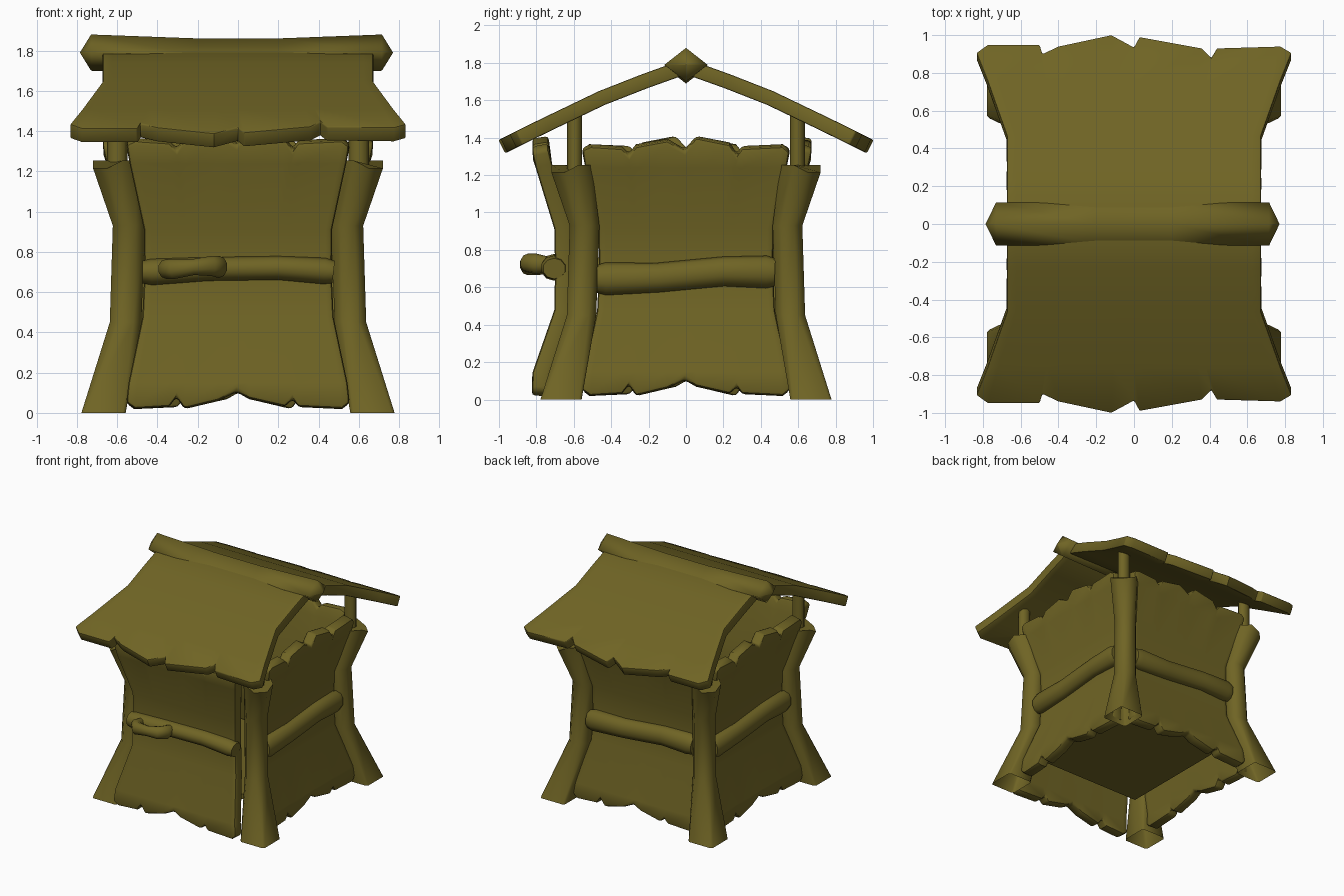
import bpy, math
from mathutils import Vector, Matrix

if "Cube" in bpy.data.objects:
    bpy.data.objects.remove(bpy.data.objects["Cube"])

wood = bpy.data.materials.new("olive_wood")
wood.use_nodes = True
COLOUR = (0.16, 0.128, 0.018, 1)
wood.diffuse_color = COLOUR
wood.node_tree.nodes["Principled BSDF"].inputs["Base Color"].default_value = COLOUR


def finish(name, verts, faces, thick=0, bevel=0.0, angle=40):
    me = bpy.data.meshes.new(name)
    me.from_pydata(verts, [], faces)
    me.materials.append(wood)
    ob = bpy.data.objects.new(name, me)
    bpy.context.collection.objects.link(ob)
    if thick:
        m = ob.modifiers.new("Thickness", 'SOLIDIFY')
        m.thickness, m.offset = thick, 0
    if bevel:
        m = ob.modifiers.new("Bevel", 'BEVEL')
        m.width, m.segments, m.limit_method = bevel, 2, 'ANGLE'
        m.angle_limit = math.radians(50)
    bpy.ops.object.select_all(action='DESELECT')
    ob.select_set(True)
    bpy.context.view_layer.objects.active = ob
    if ob.modifiers:
        bpy.ops.object.convert(target='MESH')
    bpy.ops.object.shade_smooth_by_angle(angle=math.radians(angle))
    return ob


def sheet(name, rows, thick, bevel):
    """Grid surface through rows of points, given a thickness."""
    n = len(rows[0])
    faces = [(r * n + c, r * n + c + 1, (r + 1) * n + c + 1, (r + 1) * n + c)
             for r in range(len(rows) - 1) for c in range(n - 1)]
    return finish(name, [p for row in rows for p in row], faces, thick, bevel)


def loft(name, rings, angle=60, open_start=False):
    """Skin over rings of equal point count, capped at the ends."""
    n = len(rings[0])
    faces = [(r * n + i, r * n + (i + 1) % n, (r + 1) * n + (i + 1) % n, (r + 1) * n + i)
             for r in range(len(rings) - 1) for i in range(n)]
    last = (len(rings) - 1) * n
    faces.append(tuple(range(last, last + n)))
    if not open_start:
        faces.append(tuple(reversed(range(n))))
    return finish(name, [p for ring in rings for p in ring], faces, angle=angle)


def tube(name, path, sides=10):
    """Rings across a path of (point, side radius, height radius)."""
    pts = [Vector(p[0]) for p in path]
    rings = []
    for i, (_, rs, rh) in enumerate(path):
        t = (pts[min(i + 1, len(pts) - 1)] - pts[max(i - 1, 0)]).normalized()
        side = t.cross(Vector((0, 0, 1))).normalized()
        up = side.cross(t)
        rings.append([pts[i] + side * rs * math.cos(a) + up * rh * math.sin(a)
                      for a in (math.tau * (k + 0.5) / sides for k in range(sides))])
    return loft(name, rings)


# Ragged ends of the wall boards: position across, notch depth
RAGGED = [(-1, .03), (-.92, 0), (-.62, .01), (-.55, .06), (-.48, 0), (-.18, .04),
          (-.01, .085), (.1, .05), (.42, .01), (.49, .05), (.54, .01), (.93, 0), (1, .03)]
RAGGED_TOP = [.04, .02, .03, .07, .02, -.01, .045, -.025, .01, .07, .03, .02, .05]


def wall(name, turn, outer):
    rows = []
    for z, half, out in ((.02, .555, 0), (.14, .545, .005), (.47, .475, .12),
                         (.7, .465, .125), (.92, .468, .12), (1.25, .54, .02), (1.38, .555, 0)):
        row = []
        for (u, notch), cut in zip(RAGGED, RAGGED_TOP):
            dz = notch if z < .1 else -cut if z > 1.3 else 0
            row.append(turn @ Vector((u * half, -(outer - .045 - out), z + dz)))
        rows.append(row)
    return sheet(name, rows, .09, .018)


def beam(name, turn, out, heights, tall):
    xs = (-.475, -.43, -.15, .2, .43, .475)
    girth = (.9, 1.05, .95, .95, 1.05, .9)
    return tube(name, [(turn @ Vector((x, -out, z)), .068 * g, tall * g)
                       for x, z, g in zip(xs, heights, girth)])


# Walls and cross beams, one per side; the front one stands proud as a door
FRONT = (.70, .70, .715, .72, .705, .70)
OTHER = (.645, .645, .652, .685, .682, .68)
for side, deg, outer, beam_out, heights, tall in (
        ("front", 0, .825, .705, FRONT, .062), ("left", 90, .675, .56, OTHER, .083),
        ("back", 180, .675, .56, OTHER, .083), ("right", -90, .675, .56, OTHER, .083)):
    turn = Matrix.Rotation(math.radians(deg), 3, 'Z')
    wall(side + "_wall", turn, outer)
    beam(side + "_beam", turn, beam_out, heights, tall)

# Door handle
tube("door_handle", [((-.355, -.74, .71), .035, .04), ((-.355, -.80, .715), .045, .05),
                     ((-.32, -.845, .715), .045, .05), ((-.22, -.855, .725), .035, .04),
                     ((-.13, -.845, .73), .045, .05), ((-.095, -.80, .725), .045, .055),
                     ((-.095, -.74, .725), .035, .04)])

# Corner posts with chamfered edges, pinched in the middle, and thin roof supports
for sx, xn in ((1, "left"), (-1, "right")):
    for sy, yn in ((-1, "front"), (1, "back")):
        rings = []
        for z, lo, hi, cham, tip in ((0, .558, .778, .015, 0), (.45, .48, .637, .04, 0),
                                     (.93, .463, .622, .045, 0), (1.215, .505, .72, .07, .035)):
            ring = []
            for cx, cy, dx, dy in ((lo, lo, 1, 1), (hi, lo, -1, 1), (hi, hi, -1, -1), (lo, hi, 1, -1)):
                h = z if cx == cy == hi else z + tip * (.7 if cx == cy else 1.1)
                pair = [(sx * cx, sy * (cy + dy * cham), h), (sx * (cx + dx * cham), sy * cy, h)]
                ring += pair if dx == dy else pair[::-1]
            rings.append(ring if sx * sy > 0 else ring[::-1])
        loft(f"{yn}_{xn}_post", rings, open_start=True)
        c = Vector((sx * .6, sy * .595, 0))
        loft(f"{yn}_{xn}_roof_support",
             [[c + Vector((.05 * math.cos(a), .04 * math.sin(a), z))
               for a in (math.tau * k / 8 for k in range(8))] for z in (1.1, 1.55)])

# Floor
loft("floor", [[(x * .48, y * .54 - .02, z) for x, y in ((-1, -1), (1, -1), (1, 1), (-1, 1))]
               for z in (.23, .27)])

# Roof slopes with ragged eaves: position across, reach
EAVES = [(-.835, .89), (-.775, .933), (-.5, .933), (-.485, .885), (-.4, .925), (-.12, .985),
         (0, .92), (.03, .975), (.36, .915), (.41, .865), (.44, .915), (.775, .925), (.835, .89)]
for s, side in ((-1, "front"), (1, "back")):
    rows = [[(x / .835 * .672, s * y, z) for x, _ in EAVES]
            for y, z in ((.03, 1.77), (.22, 1.702), (.45, 1.612))]
    rows.append([(x / .835 * .775, s * .74, 1.473) for x, _ in EAVES])
    rows.append([(x, s * r, 1.352 + (.985 - r) * .5) for x, r in EAVES])
    sheet(side + "_roof", rows, .08, .015)

# Ridge beam with pointed ends
ridge = []
for x, r, z in ((-.785, .01, 1.79), (-.73, 1, 1.79), (-.2, .95, 1.775),
                (.2, .95, 1.775), (.715, 1, 1.79), (.77, .01, 1.79)):
    ridge.append([(x, .115 * r * math.cos(a), z + .09 * r * math.sin(a))
                  for a in (math.pi / 2 * k for k in range(4))])
loft("ridge_beam", ridge, 100)
